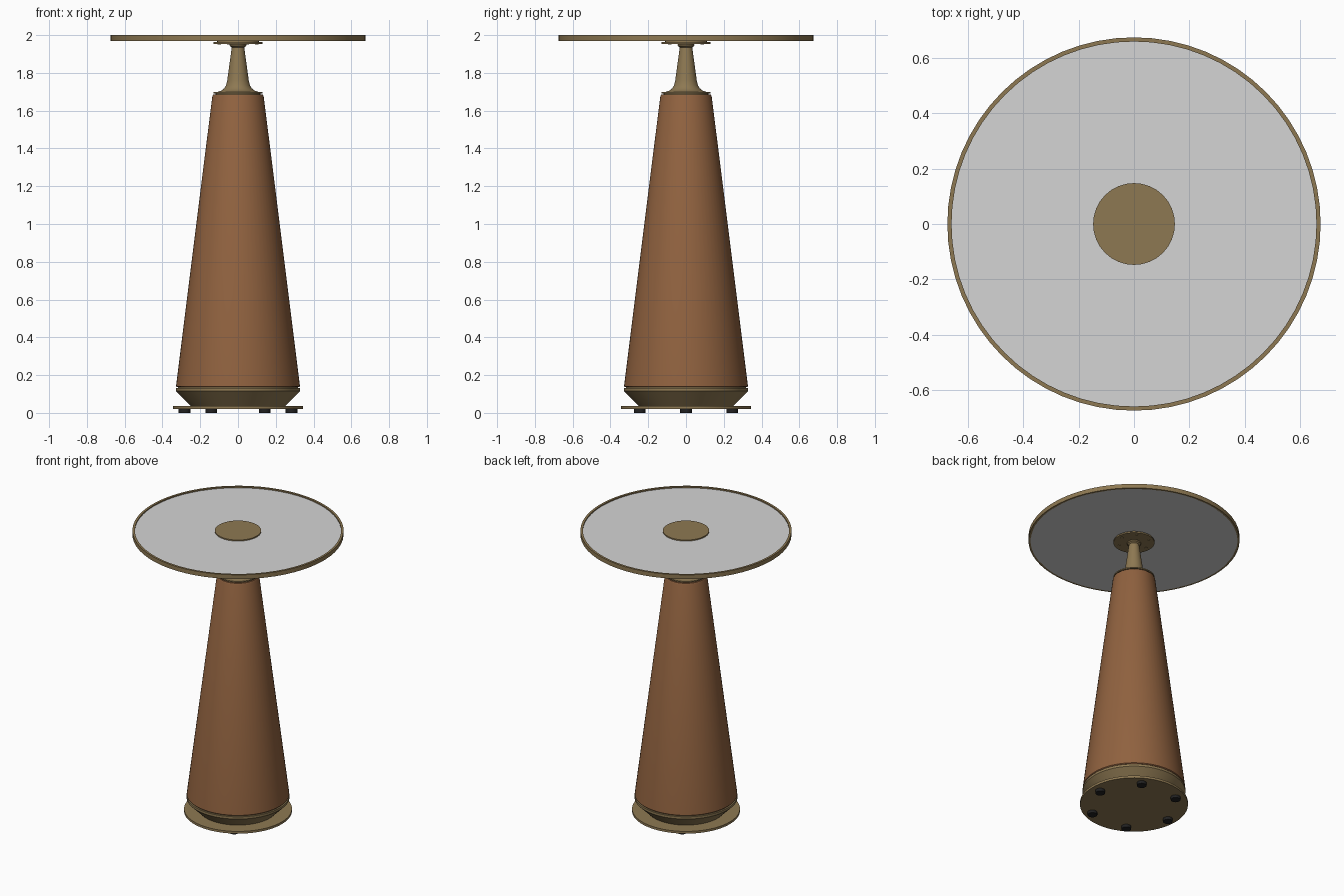
import bpy
from math import cos, sin, pi, radians

if "Cube" in bpy.data.objects:
    bpy.data.objects.remove(bpy.data.objects["Cube"], do_unlink=True)


def material(name, rgb):
    m = bpy.data.materials.new(name)
    m.use_nodes = True
    m.diffuse_color = (*rgb, 1)
    m.node_tree.nodes["Principled BSDF"].inputs["Base Color"].default_value = (*rgb, 1)
    return m


brass = material("aged brass", (0.27, 0.19, 0.085))
leather = material("tan leather", (0.28, 0.122, 0.05))
stone = material("pale top", (0.66, 0.66, 0.66))
rubber = material("black rubber", (0.015, 0.015, 0.015))


def lathe(name, profile, mat, sides=64, centre=(0, 0)):
    """Revolve (radius, height) points about z; end points on the axis close it."""
    verts, rings, faces = [], [], []
    for r, z in profile:
        count = sides if r > 0 else 1
        start = len(verts)
        for i in range(count):
            a = 2 * pi * i / sides
            verts.append((centre[0] + r * cos(a), centre[1] + r * sin(a), z))
        rings.append([start + i % count for i in range(sides)])
    for low, high in zip(rings, rings[1:]):
        for i in range(sides):
            j = (i + 1) % sides
            loop = (low[i], low[j], high[j], high[i])
            faces.append(list(dict.fromkeys(loop)))
    mesh = bpy.data.meshes.new(name)
    mesh.from_pydata(verts, [], faces)
    mesh.materials.append(mat)
    obj = bpy.data.objects.new(name, mesh)
    bpy.context.collection.objects.link(obj)
    bpy.ops.object.select_all(action="DESELECT")
    obj.select_set(True)
    bpy.context.view_layer.objects.active = obj
    bpy.ops.object.shade_smooth_by_angle(angle=radians(30))
    return obj


def disc(name, r, bottom, top, mat, sides=64, centre=(0, 0)):
    return lathe(name, [(0, bottom), (r, bottom), (r, top), (0, top)], mat, sides, centre)


# Base plate on six feet
disc("base_plate", 0.345, 0.02, 0.036, brass)
for i in range(6):
    a = i * pi / 3
    disc(f"foot_{i + 1}", 0.031, 0, 0.02, rubber, 20, (0.283 * cos(a), 0.283 * sin(a)))

# Flared plinth with a narrow reveal below the covered body
lathe("plinth", [(0, 0.036), (0.25, 0.036), (0.329, 0.115), (0.329, 0.131),
                 (0.318, 0.131), (0.318, 0.139), (0, 0.139)], brass)
lathe("tapered_body", [(0, 0.136), (0.322, 0.136), (0.328, 0.141), (0.327, 0.15),
                       (0.136, 1.676), (0.131, 1.686), (0, 1.686)], leather)

# Collar and curved neck
disc("collar_recess", 0.118, 1.684, 1.693, brass)
disc("collar", 0.131, 1.692, 1.7, brass)
lathe("neck", [(0, 1.7), (0.105, 1.7), (0.088, 1.706), (0.073, 1.718), (0.063, 1.735),
               (0.057, 1.76), (0.053, 1.79), (0.033, 1.935), (0.043, 1.942),
               (0.045, 1.949), (0.04, 1.956), (0, 1.956)], brass)

# Mounting flange with screws, and spacer under the top
disc("mounting_flange", 0.131, 1.954, 1.964, brass)
disc("top_spacer", 0.11, 1.964, 1.972, brass)
for i in range(6):
    a = i * pi / 3
    disc(f"flange_screw_{i + 1}", 0.009, 1.951, 1.955, brass, 12, (0.1 * cos(a), 0.1 * sin(a)))

# Round top with a metal rim and centre medallion
disc("table_top", 0.662, 1.97, 1.992, stone)
lathe("top_rim", [(0.66, 1.97), (0.675, 1.97), (0.675, 2), (0.66, 2), (0.66, 1.97)], brass)
disc("centre_medallion", 0.148, 1.99, 2, brass, 32)
